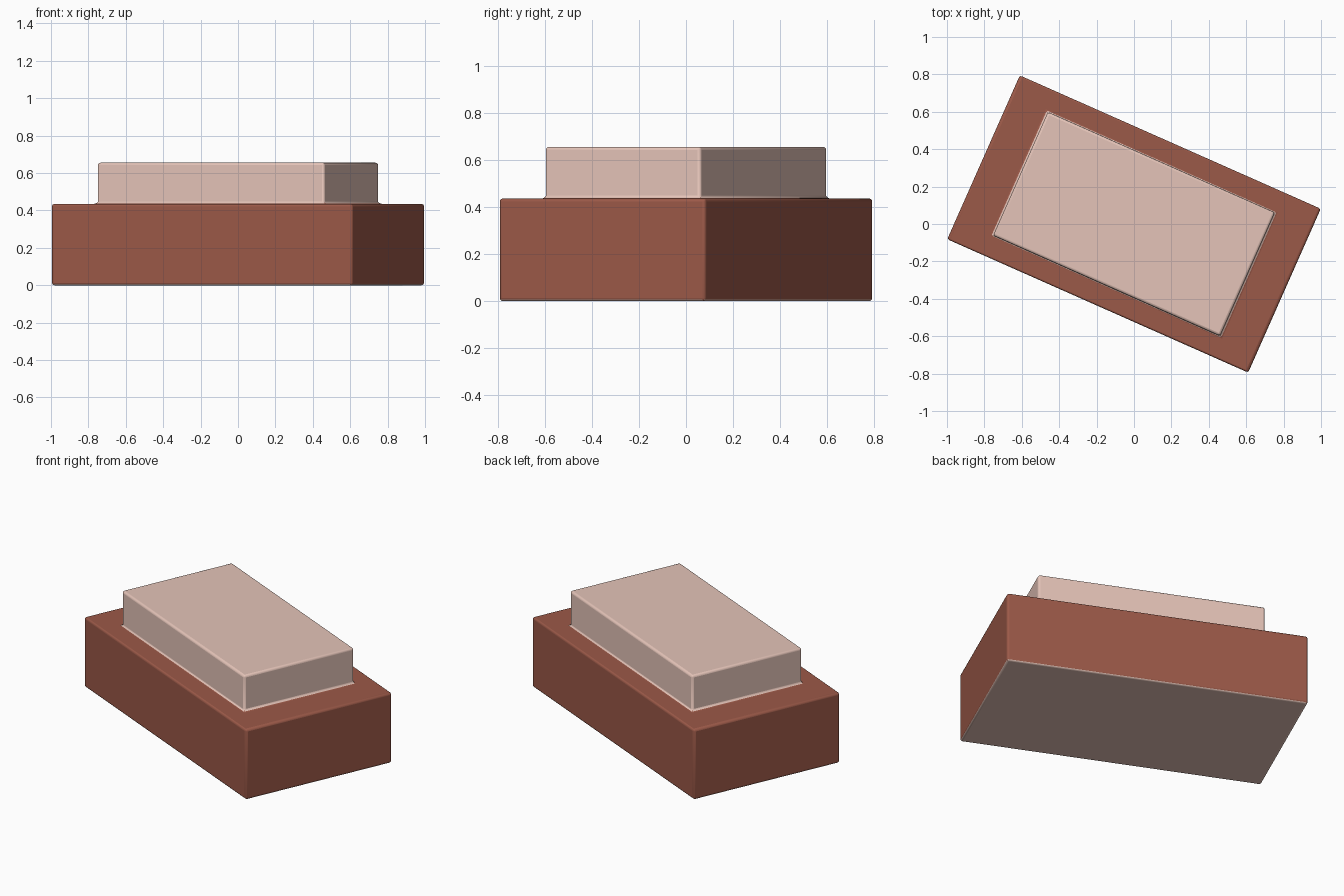
import bpy, bmesh, math
from mathutils import Matrix, Vector

if "Cube" in bpy.data.objects:
    bpy.data.objects.remove(bpy.data.objects["Cube"])

LENGTH, WIDTH = 1.76, 0.958
BASE_H, TOP_H = 0.435, 0.655
TOP_SCALE = 0.754


def material(name, color):
    m = bpy.data.materials.new(name)
    m.diffuse_color = color
    m.use_nodes = True
    m.node_tree.nodes["Principled BSDF"].inputs["Base Color"].default_value = m.diffuse_color
    return m


# Base block
bm = bmesh.new()
size = Matrix.Diagonal((LENGTH, WIDTH, BASE_H, 1))
bmesh.ops.create_cube(bm, size=1, matrix=Matrix.Translation((0, 0, BASE_H / 2)) @ size)
for f in bm.faces:
    f.material_index = 1 if f.normal.z < -0.5 else 0

# Ledge around the top, then the raised upper block
top = max(bm.faces, key=lambda f: f.calc_center_median().z)
top = bmesh.ops.extrude_discrete_faces(bm, faces=[top])["faces"][0]
bmesh.ops.scale(bm, vec=(TOP_SCALE, TOP_SCALE, 1), verts=top.verts)
top.material_index = 1
top = bmesh.ops.extrude_discrete_faces(bm, faces=[top])["faces"][0]
bmesh.ops.translate(bm, vec=Vector((0, 0, TOP_H - BASE_H)), verts=top.verts)
for f in bm.faces:
    if f.calc_center_median().z > BASE_H + 0.01:
        f.material_index = 1
bmesh.ops.recalc_face_normals(bm, faces=bm.faces)

mesh = bpy.data.meshes.new("stepped_block")
bm.to_mesh(mesh)
bm.free()
mesh.materials.append(material("brown", (0.33, 0.10, 0.065, 1)))
mesh.materials.append(material("pale_pink", (0.78, 0.55, 0.48, 1)))

block = bpy.data.objects.new("stepped_block", mesh)
block.rotation_euler.z = math.radians(-23.9)
bpy.context.collection.objects.link(block)

# Small rounded edges, including the fillet where the blocks meet
bevel = block.modifiers.new("rounded_edges", "BEVEL")
bevel.width = 0.013
bevel.segments = 3
bevel.limit_method = "ANGLE"

bpy.context.view_layer.objects.active = block
block.select_set(True)
bpy.ops.object.shade_smooth_by_angle(angle=math.radians(35))
